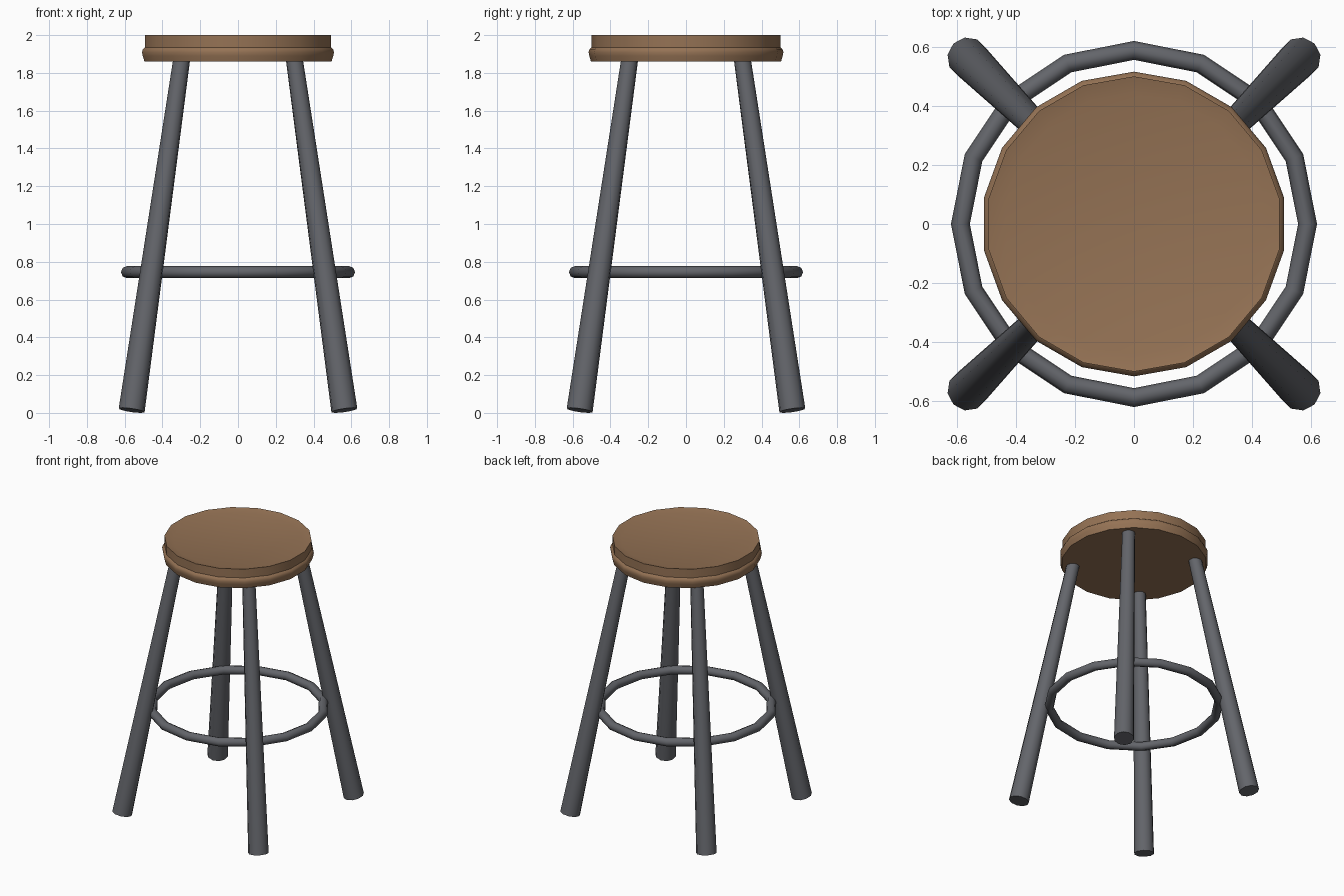
import bpy, bmesh, math
from mathutils import Vector

if "Cube" in bpy.data.objects:
    bpy.data.objects.remove(bpy.data.objects["Cube"])


def material(name, rgb):
    m = bpy.data.materials.new(name)
    m.diffuse_color = (*rgb, 1)
    m.use_nodes = True
    m.node_tree.nodes["Principled BSDF"].inputs["Base Color"].default_value = m.diffuse_color
    return m


wood = material("wood", (0.30, 0.17, 0.09))
metal = material("metal", (0.125, 0.13, 0.145))


def finish(name, bm, mat, angle):
    bmesh.ops.recalc_face_normals(bm, faces=bm.faces)
    me = bpy.data.meshes.new(name)
    bm.to_mesh(me)
    bm.free()
    me.materials.append(mat)
    me.shade_smooth()
    me.set_sharp_from_angle(angle=math.radians(angle))
    ob = bpy.data.objects.new(name, me)
    bpy.context.collection.objects.link(ob)
    return ob


def lathe(name, profile, sides, mat, angle, closed=False):
    """Revolve an (r, z) profile around z; open profiles get capped ends."""
    bm = bmesh.new()
    rings = []
    for r, z in profile:
        ring = []
        for i in range(sides):
            a = math.pi / 2 + math.tau * i / sides
            ring.append(bm.verts.new((r * math.cos(a), r * math.sin(a), z)))
        rings.append(ring)
    pairs = list(zip(rings, rings[1:]))
    if closed:
        pairs.append((rings[-1], rings[0]))
    else:
        bm.faces.new(rings[0])
        bm.faces.new(rings[-1])
    for lo, hi in pairs:
        for i in range(sides):
            j = (i + 1) % sides
            bm.faces.new((lo[i], lo[j], hi[j], hi[i]))
    return finish(name, bm, mat, angle)


# Round seat: slightly dished top, straight upper band, rounded lower lip
lathe("seat", [(0.44, 1.985), (0.50, 2.0), (0.50, 1.935), (0.511, 1.926),
               (0.516, 1.91), (0.512, 1.89), (0.503, 1.86)], 18, wood, 35)

# Foot ring
foot_ring = [(0.588 + 0.032 * math.cos(math.tau * k / 8),
              0.745 + 0.032 * math.sin(math.tau * k / 8)) for k in range(8)]
lathe("foot_ring", foot_ring, 16, metal, 50, closed=True)


# Four splayed tapered legs, ends cut square to the leg axis
def leg(name, sx, sy):
    foot = Vector((0.563 * sx, 0.563 * sy, 0.0137))
    top = Vector((0.297 * sx, 0.297 * sy, 1.88))
    axis = top - foot
    bm = bmesh.new()
    bmesh.ops.create_cone(bm, cap_ends=True, segments=10, radius1=0.07,
                          radius2=0.045, depth=axis.length)
    ob = finish(name, bm, metal, 50)
    ob.location = (foot + top) / 2
    ob.rotation_euler = axis.to_track_quat('Z', 'Y').to_euler()


for y_name, sy in (("front", -1), ("back", 1)):
    for x_name, sx in (("left", -1), ("right", 1)):
        leg(f"{y_name}_{x_name}_leg", sx, sy)
